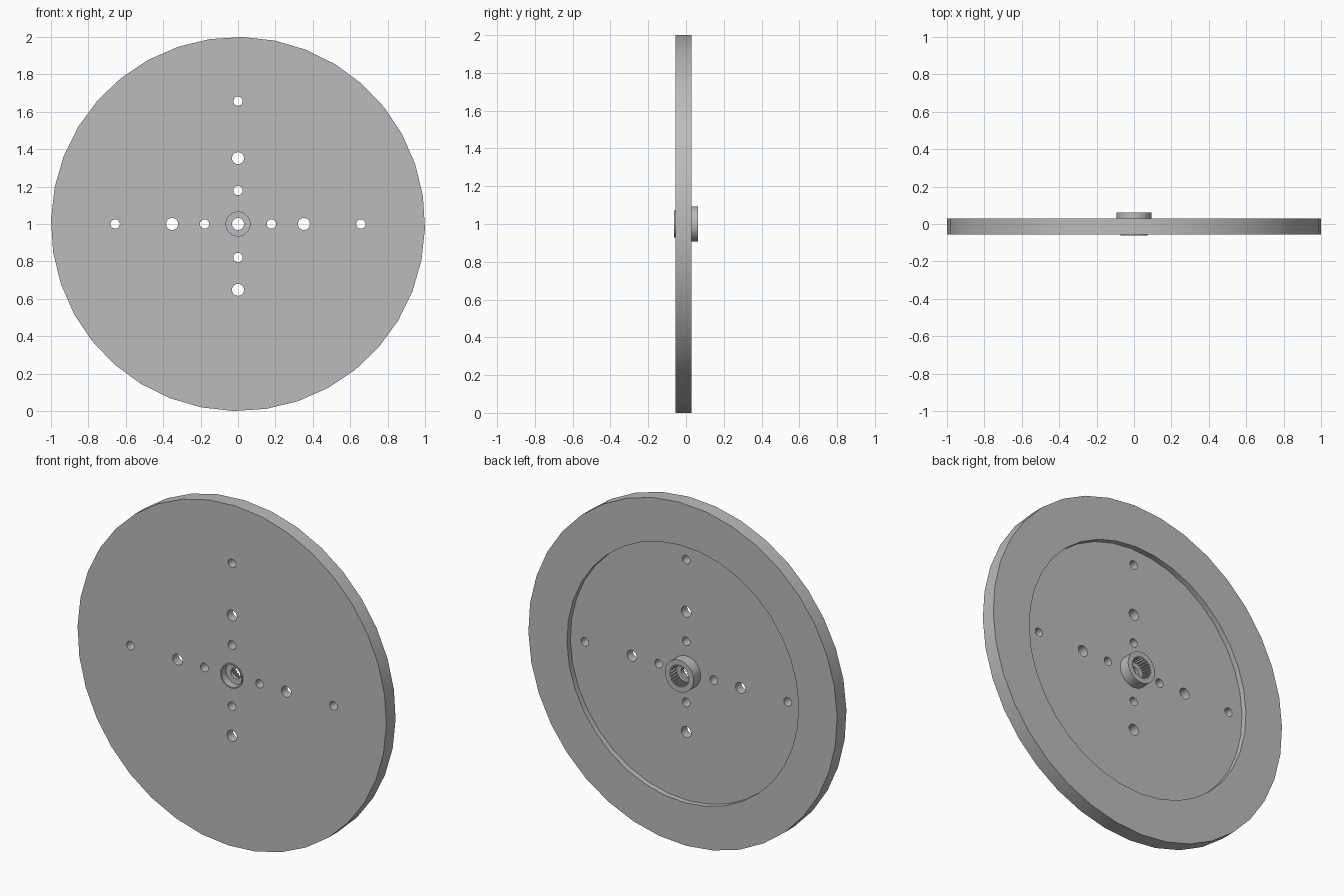
import bpy, bmesh, math

cube = bpy.data.objects.get("Cube")
if cube:
    bpy.data.objects.remove(cube, do_unlink=True)

CENTRE_Z = 1.0

grey = bpy.data.materials.new("Light grey")
grey.use_nodes = True
COLOUR = (0.5, 0.5, 0.5, 1)
grey.diffuse_color = COLOUR
grey.node_tree.nodes["Principled BSDF"].inputs["Base Color"].default_value = COLOUR


def lathe(name, profile, segments, start=0.0, toothed=()):
    """Spin a closed (radius, y) profile about the y axis; toothed points step in and out."""
    bm = bmesh.new()
    rings = []
    for i in range(segments):
        a = math.radians(start) + 2 * math.pi * i / segments
        ring = []
        for k, (r, y) in enumerate(profile):
            if k in toothed and i % 4 < 2:
                r -= 0.008
            ring.append(bm.verts.new((r * math.cos(a), y, r * math.sin(a))))
        rings.append(ring)
    n = len(profile)
    for i in range(segments):
        a, b = rings[i], rings[(i + 1) % segments]
        for k in range(n):
            m = (k + 1) % n
            bm.faces.new((a[k], a[m], b[m], b[k]))
    bmesh.ops.recalc_face_normals(bm, faces=bm.faces)
    mesh = bpy.data.meshes.new(name)
    bm.to_mesh(mesh)
    bm.free()
    mesh.materials.append(grey)
    ob = bpy.data.objects.new(name, mesh)
    ob.location.z = CENTRE_Z
    bpy.context.collection.objects.link(ob)
    return ob


# Wheel plate with a heavier rim and a shallow recess at the back
plate = lathe("wheel_plate", [
    (1.0, -0.056), (1.0, 0.03), (0.75, 0.03), (0.75, -0.002),
    (0.0705, -0.002), (0.0705, -0.056)], 36, start=-1.3)

# Hub: splined socket at the back, thin lip and plain socket at the front
hub = lathe("hub", [
    (0.093, -0.002), (0.093, 0.0625), (0.065, 0.0625), (0.065, 0.0),
    (0.032, 0.0), (0.032, -0.02), (0.064, -0.02), (0.064, -0.0625),
    (0.0715, -0.0625), (0.0715, -0.002)], 96, toothed=(2, 3))

# Cross of through holes: three sizes on each of four arms
bm = bmesh.new()
for arm in range(4):
    a = arm * math.pi / 2
    for dist, radius in ((0.179, 0.025), (0.352, 0.032), (0.657, 0.025)):
        made = bmesh.ops.create_cone(bm, cap_ends=True, segments=24,
                                     radius1=radius, radius2=radius, depth=0.4)
        for v in made["verts"]:
            x, y, z = v.co
            v.co = (x + dist * math.cos(a), z, y + dist * math.sin(a))
bmesh.ops.recalc_face_normals(bm, faces=bm.faces)
cut_mesh = bpy.data.meshes.new("hole_cutter")
bm.to_mesh(cut_mesh)
bm.free()
cut_mesh.materials.append(grey)
cutter = bpy.data.objects.new("hole_cutter", cut_mesh)
cutter.location.z = CENTRE_Z
cutter.hide_render = True
bpy.context.collection.objects.link(cutter)

mod = plate.modifiers.new("Holes", "BOOLEAN")
mod.operation = "DIFFERENCE"
mod.solver = "EXACT"
mod.object = cutter
bpy.context.view_layer.objects.active = plate
bpy.ops.object.modifier_apply(modifier=mod.name)
bpy.data.objects.remove(cutter, do_unlink=True)

# Smooth round walls, sharp corners
bpy.ops.object.select_all(action="DESELECT")
for ob in (plate, hub):
    ob.select_set(True)
bpy.context.view_layer.objects.active = plate
bpy.ops.object.shade_smooth_by_angle(angle=math.radians(30))
